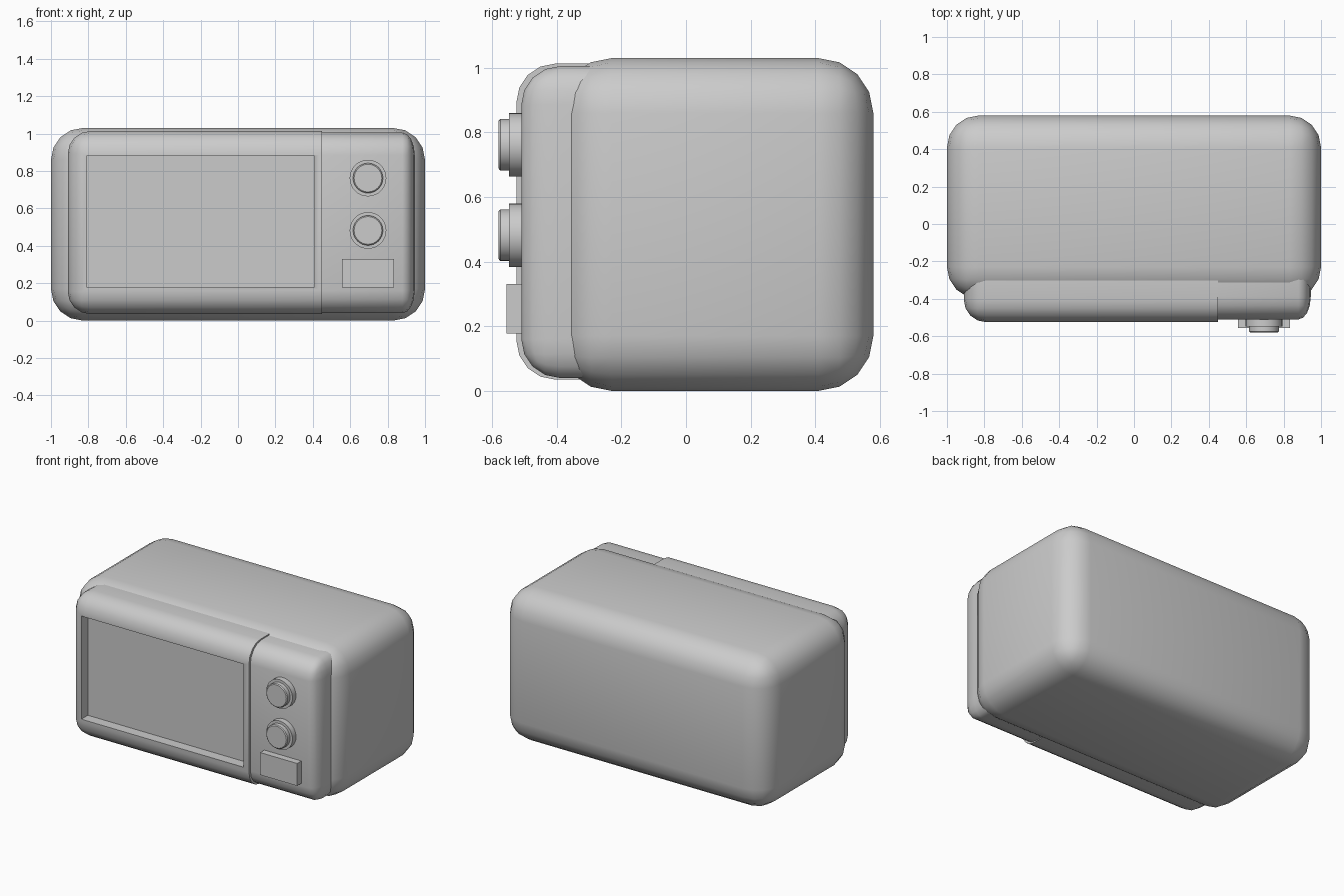
import bpy, bmesh
from mathutils import Vector

if "Cube" in bpy.data.objects:
    bpy.data.objects.remove(bpy.data.objects["Cube"])


def finish(name, bm, angle=0.6):
    me = bpy.data.meshes.new(name)
    bmesh.ops.recalc_face_normals(bm, faces=bm.faces)
    bm.to_mesh(me)
    bm.free()
    ob = bpy.data.objects.new(name, me)
    bpy.context.collection.objects.link(ob)
    bpy.ops.object.select_all(action='DESELECT')
    bpy.context.view_layer.objects.active = ob
    ob.select_set(True)
    bpy.ops.object.shade_smooth_by_angle(angle=angle)
    return ob


def box(lo, hi, radius=0, segments=4, keep_back=False):
    """Box between two corners, optionally rounded (keep_back leaves the +y rim sharp)."""
    lo, hi = Vector(lo), Vector(hi)
    bm = bmesh.new()
    bmesh.ops.create_cube(bm, size=1)
    for v in bm.verts:
        v.co = Vector([(lo[i] + hi[i]) / 2 + v.co[i] * (hi[i] - lo[i]) for i in range(3)])
    if radius:
        edges = [e for e in bm.edges
                 if not (keep_back and all(v.co.y > hi.y - 1e-4 for v in e.verts))]
        bmesh.ops.bevel(bm, geom=edges, offset=radius, segments=segments,
                        profile=0.5, affect='EDGES', clamp_overlap=True)
    return bm


def cut_x(bm, x, keep_left):
    """Slice at a plane of constant x and cap the opening."""
    res = bmesh.ops.bisect_plane(bm, geom=bm.verts[:] + bm.edges[:] + bm.faces[:],
                                 plane_co=(x, 0, 0), plane_no=(1, 0, 0),
                                 clear_outer=keep_left, clear_inner=not keep_left)
    rim = [g for g in res['geom_cut'] if isinstance(g, bmesh.types.BMEdge)]
    bmesh.ops.edgeloop_fill(bm, edges=rim)


# Rounded casing
finish("casing", box((-1, -0.40, 0), (1, 0.58, 1.03), 0.17))

# Door: rounded on the left, sliced where it meets the control panel
bm = box((-0.91, -0.525, 0.035), (0.95, -0.28, 1.013), 0.12, keep_back=True)
cut_x(bm, 0.45, True)
door = finish("door", bm)

# Sunken window
cutter = finish("window_cutter", box((-0.81, -0.7, 0.18), (0.41, -0.455, 0.88)))
cutter.hide_render = True
cutter.hide_set(True)
mod = door.modifiers.new("window", 'BOOLEAN')
mod.object = cutter
mod.operation = 'DIFFERENCE'
mod.solver = 'EXACT'

# Control panel, slightly behind the door face, with a tighter right edge
bm = box((-0.1, -0.51, 0.04), (0.945, -0.28, 1.005), 0.12, keep_back=True)
for v in bm.verts:
    v.co.x = 0.945 - (0.945 - v.co.x) * 0.55
cut_x(bm, 0.44, False)
finish("control_panel", bm)


# Stepped dials
def dial(name, z):
    profile = [(0, -0.48), (0.098, -0.48), (0.098, -0.548), (0.08, -0.548),
               (0.08, -0.575), (0.074, -0.58), (0, -0.58)]
    bm = bmesh.new()
    vs = [bm.verts.new((0.695 + r, y, z)) for r, y in profile]
    es = [bm.edges.new(p) for p in zip(vs, vs[1:])]
    bmesh.ops.spin(bm, geom=vs + es, cent=(0.695, 0, z), axis=(0, 1, 0),
                   angle=6.283185307, steps=32)
    bmesh.ops.remove_doubles(bm, verts=bm.verts, dist=1e-4)
    finish(name, bm, 0.5)


dial("upper_dial", 0.762)
dial("lower_dial", 0.482)

# Door release button
finish("door_button", box((0.555, -0.555, 0.178), (0.833, -0.48, 0.33)))
